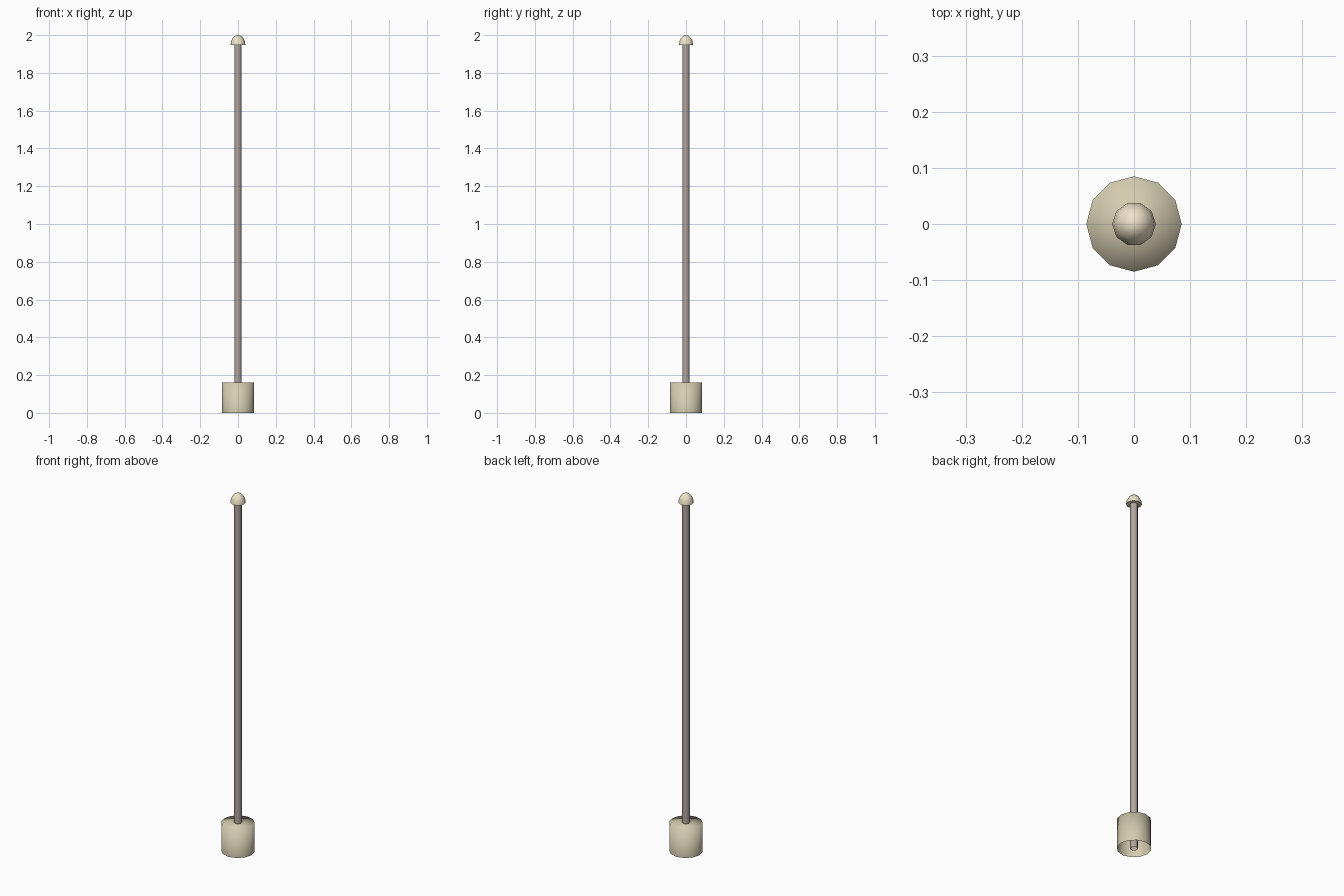
import bpy, bmesh
from math import sin, cos, pi, radians

if "Cube" in bpy.data.objects:
    bpy.data.objects.remove(bpy.data.objects["Cube"])


def material(name, rgb):
    m = bpy.data.materials.new(name)
    m.diffuse_color = (*rgb, 1)
    m.use_nodes = True
    m.node_tree.nodes["Principled BSDF"].inputs["Base Color"].default_value = m.diffuse_color
    return m


def lathe(name, profile, sides, mat):
    """Revolve (radius, z) points around z; radius 0 makes a single pole vertex."""
    bm = bmesh.new()
    rings = []
    for r, z in profile:
        n = sides if r > 0 else 1
        rings.append([bm.verts.new((r * cos(2 * pi * i / sides), r * sin(2 * pi * i / sides), z))
                      for i in range(n)])
    for a, b in zip(rings, rings[1:]):
        for i in range(sides):
            j = (i + 1) % sides
            loop = [a[i % len(a)], a[j % len(a)], b[j % len(b)], b[i % len(b)]]
            bm.faces.new(list(dict.fromkeys(loop)))
    for f in bm.faces:
        f.smooth = True
    me = bpy.data.meshes.new(name)
    bm.to_mesh(me)
    bm.free()
    me.materials.append(mat)
    ob = bpy.data.objects.new(name, me)
    bpy.context.collection.objects.link(ob)
    return ob


sand = material("sand", (0.66, 0.60, 0.43))
brown = material("brown", (0.45, 0.38, 0.34))
cream = material("cream", (0.86, 0.77, 0.58))

# Socket: open underneath, softly shaded over the top rim
lathe("base_socket", [(0.085, 0), (0.085, 0.16), (0, 0.16)], 12, sand)

# Long shaft running down through the socket
lathe("pole", [(0.019, 0.0), (0.019, 1.96)], 10, brown)

# Domed finial
R, Z0, H = 0.039, 1.948, 0.052
dome = [(R * cos(radians(a)), Z0 + H * sin(radians(a))) for a in (0, 22.5, 45, 67.5)]
finial = lathe("finial", [(0, Z0)] + dome + [(0, Z0 + H)], 10, cream)

# Keep the underside edge of the finial crisp
bpy.context.view_layer.objects.active = finial
finial.select_set(True)
bpy.ops.object.shade_smooth_by_angle(angle=radians(60))
